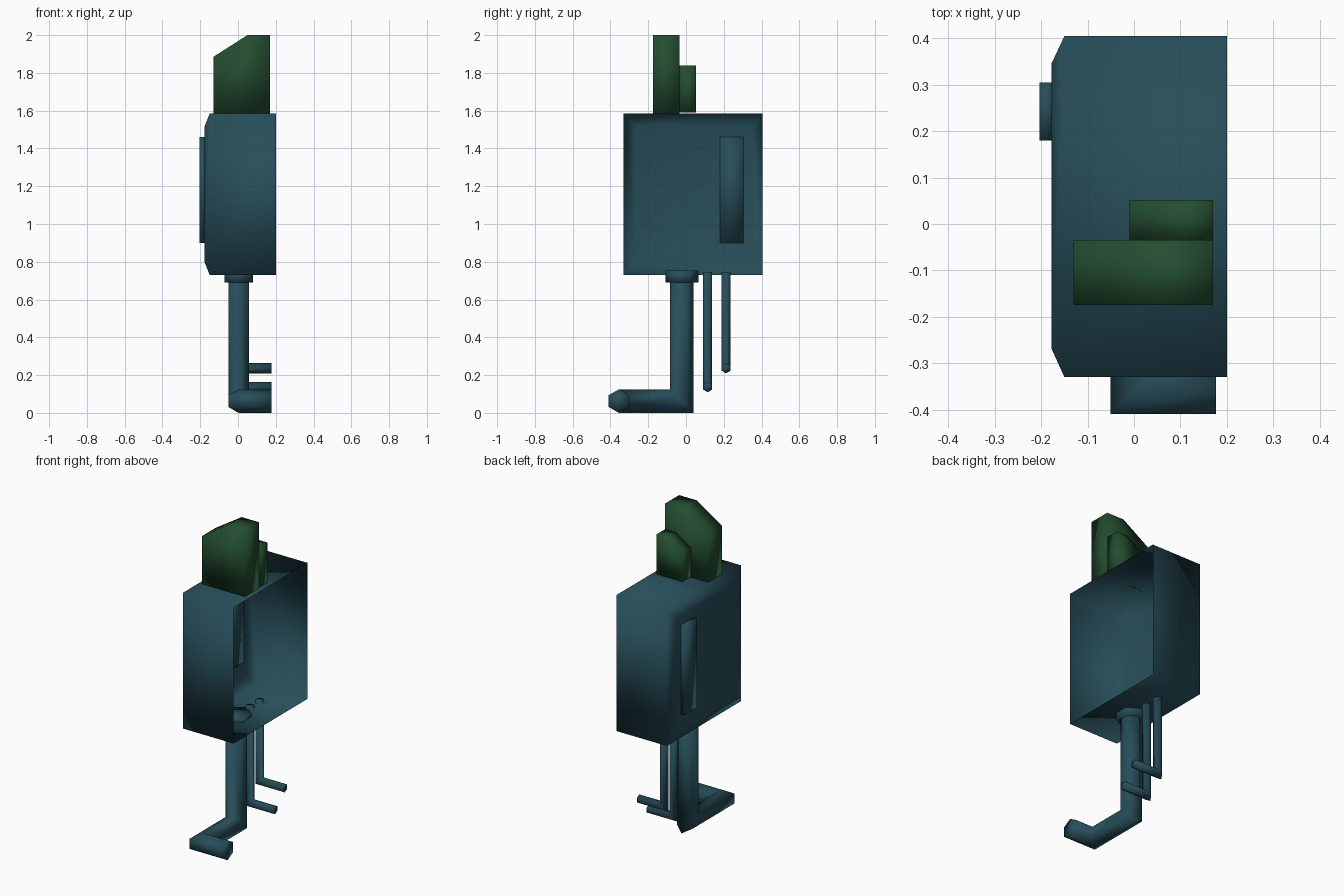
import bpy, bmesh, math
from mathutils import Vector

if "Cube" in bpy.data.objects:
    bpy.data.objects.remove(bpy.data.objects["Cube"])


def material(name, rgb):
    m = bpy.data.materials.new(name)
    m.diffuse_color = (*rgb, 1)
    m.use_nodes = True
    m.node_tree.nodes["Principled BSDF"].inputs["Base Color"].default_value = m.diffuse_color
    return m


TEAL = material("teal_paint", (0.02, 0.075, 0.1))
GREEN = material("green_paint", (0.017, 0.075, 0.03))


def loft(name, rings, mat, cap_start=True, cap_end=True):
    """Join matching rings of points with quads and optionally cap the ends."""
    bm = bmesh.new()
    loops = [[bm.verts.new(p) for p in ring] for ring in rings]
    for a, b in zip(loops, loops[1:]):
        n = len(a)
        for i in range(n):
            bm.faces.new((a[i], a[(i + 1) % n], b[(i + 1) % n], b[i]))
    if cap_start:
        bm.faces.new(loops[0][::-1])
    if cap_end:
        bm.faces.new(loops[-1])
    bmesh.ops.recalc_face_normals(bm, faces=bm.faces)
    mesh = bpy.data.meshes.new(name)
    bm.to_mesh(mesh)
    bm.free()
    for p in mesh.polygons:
        p.use_smooth = True
    mesh.materials.append(mat)
    obj = bpy.data.objects.new(name, mesh)
    bpy.context.collection.objects.link(obj)
    return obj


def rect(x, y0, y1, z0, z1):
    return [(x, y0, z0), (x, y1, z0), (x, y1, z1), (x, y0, z1)]


def pipe(name, path, radius, turn):
    """Six-sided pipe with mitred corners; the first leg runs vertically."""
    path = [Vector(p) for p in path]
    ring = [path[0] + Vector((math.cos(a), math.sin(a), 0)) * radius
            for a in (turn + i * math.pi / 3 for i in range(6))]
    rings = [ring]
    for i in range(1, len(path)):
        d = (path[i] - path[i - 1]).normalized()
        n = d
        if i < len(path) - 1:
            n = d + (path[i + 1] - path[i]).normalized()
        ring = [p + d * ((path[i] - p).dot(n) / d.dot(n)) for p in ring]
        rings.append(ring)
    return loft(name, rings, TEAL)


def fin(name, x1, y0, y1, z0, s):
    """Upright slab with one sloping top corner."""
    prof = [(-0.30, 0), (0, 0), (0, 0.415), (-0.12, 0.415), (-0.30, 0.30)]
    rings = [[(x1 + x * s, y, z0 + z * s) for x, z in prof] for y in (y0, y1)]
    return loft(name, rings, GREEN)


# Open-sided cabinet with a chamfered closed side
loft("cabinet_shell", [rect(0.2, -0.33, 0.405, 0.73, 1.585),
                       rect(-0.15, -0.33, 0.405, 0.73, 1.585),
                       rect(-0.178, -0.268, 0.345, 0.80, 1.515)],
     TEAL, cap_start=False)

# Raised strip on the closed side
loft("side_strip", [rect(-0.172, 0.18, 0.305, 0.90, 1.46),
                    rect(-0.204, 0.18, 0.305, 0.90, 1.46)], TEAL)

# Main drain pipe and its collar
pipe("main_pipe", [(0.003, -0.022, 0.745), (0.003, -0.022, 0.0625),
                   (0.003, -0.355, 0.0625), (0.177, -0.355, 0.0625)],
     0.0625, math.pi / 2)
pipe("pipe_collar", [(0.003, -0.022, 0.755), (0.003, -0.022, 0.69)],
     0.087, math.pi / 2)

# Two thin pipes
for i, (y, z) in enumerate([(0.115, 0.137), (0.212, 0.237)]):
    pipe(f"thin_pipe_{i + 1}", [(0.003, y, 0.745), (0.003, y, z), (0.177, y, z)],
         0.0275, 0)

# Fins on the roof
fin("large_fin", 0.17, -0.174, -0.034, 1.585, 1.0)
fin("small_fin", 0.17, -0.034, 0.052, 1.59, 0.6)
